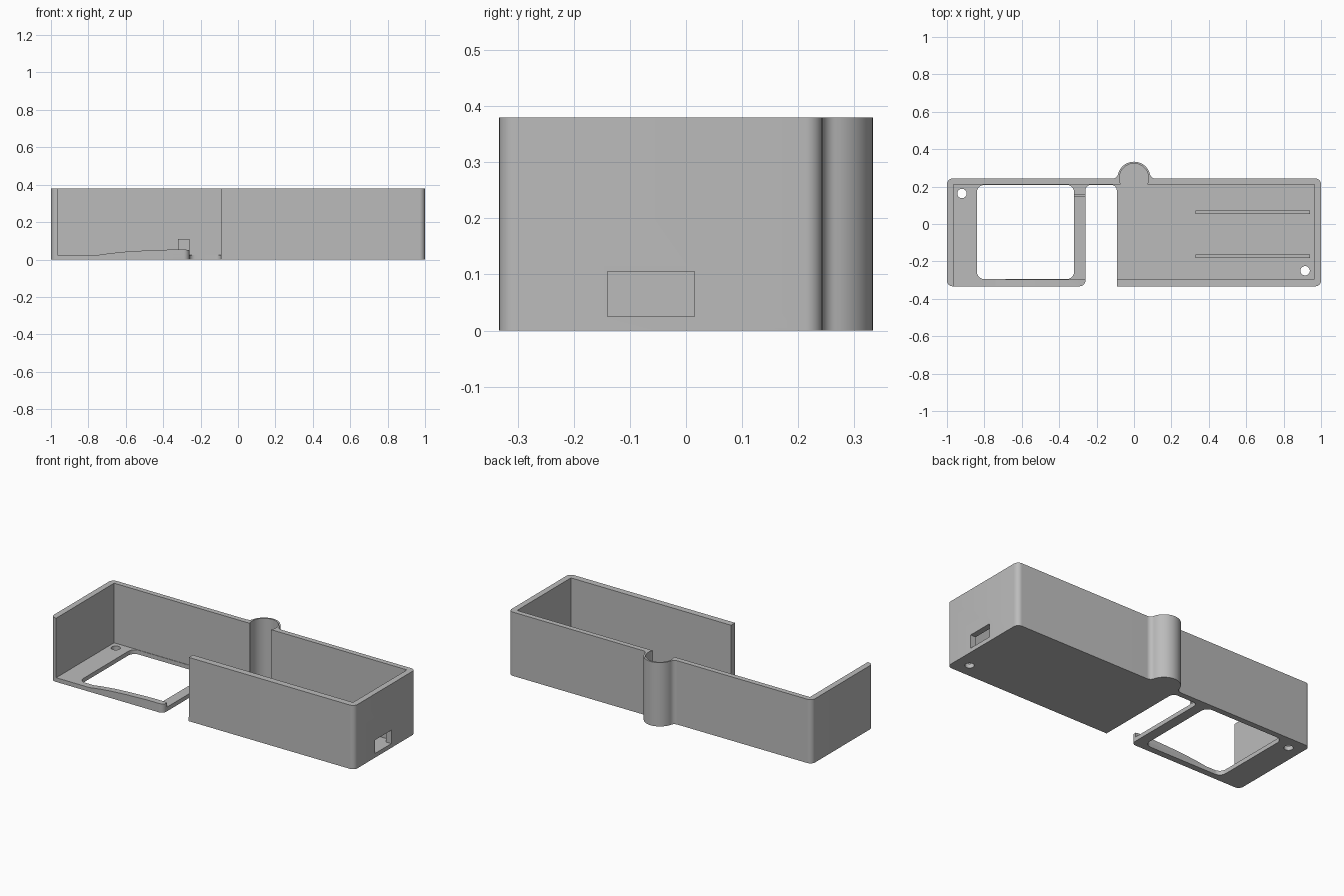
import bpy, bmesh
from math import cos, sin, radians, degrees, sqrt, atan2

cube = bpy.data.objects.get("Cube")
if cube:
    bpy.data.objects.remove(cube, do_unlink=True)

grey = bpy.data.materials.new("plain grey")
grey.use_nodes = True
colour = (0.5, 0.5, 0.5, 1)
grey.diffuse_color = colour
grey.node_tree.nodes["Principled BSDF"].inputs["Base Color"].default_value = colour

# Main sizes
HEIGHT, FLOOR = 0.38, 0.025
FRONT, BACK = -0.333, 0.243
IN_FRONT, IN_BACK, IN_SIDE = -0.295, 0.212, 0.965
GAP_L, GAP_R = -0.26, -0.09
BUMP_Y, BUMP_R, FILLET = 0.245, 0.088, 0.03


def arc(cx, cy, r, a0, a1, n=8):
    angles = [radians(a0 + (a1 - a0) * i / n) for i in range(n + 1)]
    return [(cx + r * cos(a), cy + r * sin(a)) for a in angles]


def rounded_box(x0, x1, y0, y1, r):
    return (arc(x1 - r, y0 + r, r, -90, 0) + arc(x1 - r, y1 - r, r, 0, 90)
            + arc(x0 + r, y1 - r, r, 90, 180) + arc(x0 + r, y0 + r, r, 180, 270))


def prism(name, outline, low, high, axis="z"):
    """Extrude an outline along z, along y (outline in x, z) or along x (outline in y, z)."""
    place = {"z": lambda a, b: (a, b, low), "y": lambda a, b: (a, low, b),
             "x": lambda a, b: (low, a, b)}[axis]
    bm = bmesh.new()
    face = bm.faces.new([bm.verts.new(place(a, b)) for a, b in outline])
    top = bmesh.ops.extrude_face_region(bm, geom=[face])["geom"]
    move = [0, 0, 0]
    move["xyz".index(axis)] = high - low
    bmesh.ops.translate(bm, vec=move, verts=[v for v in top if isinstance(v, bmesh.types.BMVert)])
    bmesh.ops.recalc_face_normals(bm, faces=bm.faces)
    mesh = bpy.data.meshes.new(name)
    bm.to_mesh(mesh)
    bm.free()
    mesh.materials.append(grey)
    obj = bpy.data.objects.new(name, mesh)
    bpy.context.collection.objects.link(obj)
    return obj


def rect(a0, a1, b0, b1):
    return [(a0, b0), (a1, b0), (a1, b1), (a0, b1)]


def combine(target, tool, operation):
    mod = target.modifiers.new("combine", "BOOLEAN")
    mod.operation, mod.solver, mod.object = operation, "EXACT", tool
    bpy.context.view_layer.objects.active = target
    bpy.ops.object.modifier_apply(modifier=mod.name)
    bpy.data.objects.remove(tool, do_unlink=True)


# Outer body with the round bulge blended into the back wall
fx = sqrt((BUMP_R + FILLET) ** 2 - (BACK + FILLET - BUMP_Y) ** 2)
tilt = degrees(atan2(BACK + FILLET - BUMP_Y, fx))
r = 0.03
outline = (arc(1 - r, FRONT + r, r, -90, 0) + arc(1 - r, BACK - r, r, 0, 90)
           + arc(fx, BACK + FILLET, FILLET, -90, tilt - 180)
           + arc(0, BUMP_Y, BUMP_R, tilt, 180 - tilt, 28)[1:-1]
           + arc(-fx, BACK + FILLET, FILLET, -tilt, -90)
           + arc(r - 1, BACK - r, r, 90, 180) + arc(r - 1, FRONT + r, r, 180, 270))
case = prism("case", outline, 0, HEIGHT)

# Inside space, open at the front left and following the bulge
inner_r = 0.078
a = degrees(atan2(IN_BACK - BUMP_Y, sqrt(inner_r ** 2 - (IN_BACK - BUMP_Y) ** 2)))
cavity = [(-IN_SIDE, -0.5), (GAP_R, -0.5), (GAP_R, IN_FRONT), (IN_SIDE, IN_FRONT),
          (IN_SIDE, IN_BACK)]
cavity += arc(0, BUMP_Y, inner_r, a, 180 - a, 32) + [(-IN_SIDE, IN_BACK)]
combine(case, prism("cavity", cavity, FLOOR, 1), "DIFFERENCE")

# Curved lip along the open front edge, and the small upright tab
lip = [(-0.74, 0.015), (-0.25, 0.015), (-0.25, 0.049), (-0.28, 0.053), (-0.36, 0.053),
       (-0.5, 0.048), (-0.6, 0.042), (-0.68, 0.034), (-0.74, 0.026)]
combine(case, prism("lip", lip, FRONT, IN_FRONT - 0.001, "y"), "UNION")
combine(case, prism("tab", rect(-0.34, -0.24, 0.015, 0.11), 0.145, 0.16, "y"), "UNION")

# Floor gap, with rounded inner corners and a rounded free corner of the frame
edge = IN_BACK - 0.003
right = GAP_R - 0.002
gap = ([(right, -0.5)] + arc(right - r, edge - r, r, 0, 90)
       + arc(GAP_L + r, edge - r, r, 90, 180)
       + arc(GAP_L - r, FRONT + r, r, 0, -90) + [(GAP_L - r, -0.5)])
combine(case, prism("gap", gap, -0.1, 0.2), "DIFFERENCE")

# Floor window, screw holes and side socket
window = rounded_box(-0.84, -0.32, IN_FRONT, edge, 0.04)
combine(case, prism("window", window, -0.1, 0.2), "DIFFERENCE")
for x, y in ((-0.92, 0.163), (0.915, -0.25)):
    hole = arc(x, y, 0.025, 0, 360, 32)[:-1]
    combine(case, prism("screw_hole", hole, -0.1, 0.1), "DIFFERENCE")
combine(case, prism("socket", rect(-0.14, 0.015, FLOOR, 0.105), 0.9, 1.1, "x"), "DIFFERENCE")

# Two long guide ribs on the floor
ribs = [prism("guide_rib", rect(0.33, 0.94, y, y + 0.02), FLOOR - 0.01, FLOOR + 0.03)
        for y in (-0.183, 0.053)]

for obj in [case] + ribs:
    bpy.ops.object.select_all(action="DESELECT")
    obj.select_set(True)
    bpy.context.view_layer.objects.active = obj
    bpy.ops.object.shade_smooth_by_angle(angle=radians(30))
